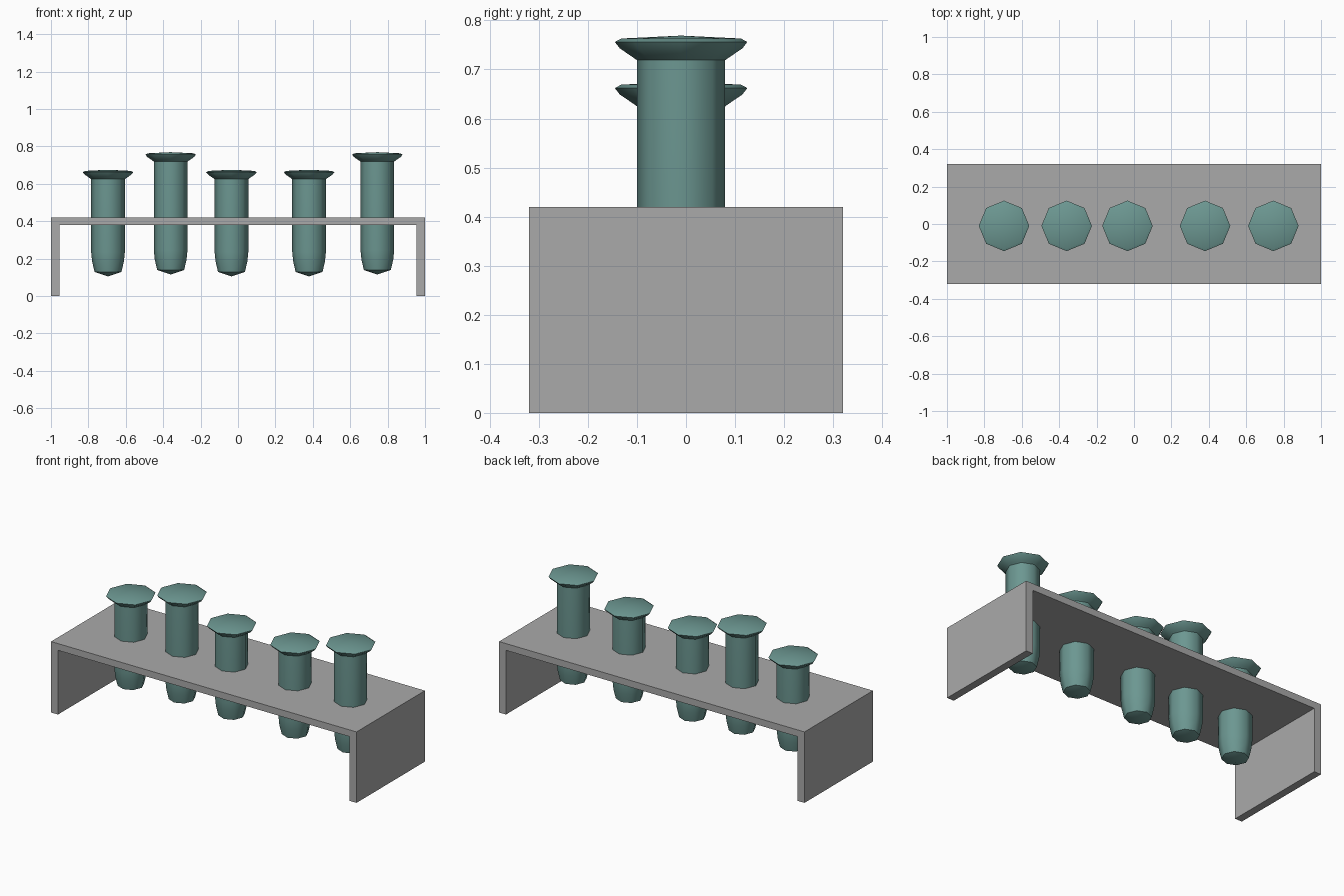
import bpy, bmesh, math

cube = bpy.data.objects.get("Cube")
if cube:
    bpy.data.objects.remove(cube, do_unlink=True)


def material(name, color):
    m = bpy.data.materials.new(name)
    m.use_nodes = True
    m.diffuse_color = color
    m.node_tree.nodes["Principled BSDF"].inputs["Base Color"].default_value = color
    return m


def finish(name, bm, mat):
    bmesh.ops.recalc_face_normals(bm, faces=bm.faces)
    mesh = bpy.data.meshes.new(name)
    bm.to_mesh(mesh)
    bm.free()
    mesh.materials.append(mat)
    obj = bpy.data.objects.new(name, mesh)
    bpy.context.collection.objects.link(obj)
    return obj


grey = material("rack grey", (0.40, 0.40, 0.40, 1))
teal = material("tube teal", (0.15, 0.31, 0.285, 1))

# Rack: a bridge outline extruded front to back
HALF_DEPTH, INNER, UNDER, TOP = 0.32, 0.955, 0.38, 0.42
outline = [(-1, 0), (-INNER, 0), (-INNER, UNDER), (INNER, UNDER),
           (INNER, 0), (1, 0), (1, TOP), (-1, TOP)]
bm = bmesh.new()
front = bm.faces.new([bm.verts.new((x, -HALF_DEPTH, z)) for x, z in outline])
side = bmesh.ops.extrude_face_region(bm, geom=[front], use_keep_orig=True)
moved = [v for v in side["geom"] if isinstance(v, bmesh.types.BMVert)]
bmesh.ops.translate(bm, verts=moved, vec=(0, 2 * HALF_DEPTH, 0))
finish("rack", bm, grey)


def tube(name, x, base, top, sides=8):
    """Eight-sided stoppered tube: rounded foot, straight body, flared lid."""
    profile = [(0.072, base + 0.024), (0.085, base + 0.08), (0.09, base + 0.13),
               (0.09, top - 0.05), (0.1, top - 0.043), (0.125, top - 0.026),
               (0.135, top - 0.013), (0.122, top - 0.006)]
    bm = bmesh.new()
    rings = []
    for r, z in profile:
        angles = [math.tau * i / sides for i in range(sides)]
        rings.append([bm.verts.new((r * math.cos(a), r * math.sin(a), z)) for a in angles])
    for low, high in zip(rings, rings[1:]):
        for i in range(sides):
            j = (i + 1) % sides
            bm.faces.new((low[i], low[j], high[j], high[i]))
    # Close both ends with shallow points
    for ring, z in ((rings[0], base), (rings[-1], top)):
        tip = bm.verts.new((0, 0, z))
        for i in range(sides):
            bm.faces.new((ring[i], ring[(i + 1) % sides], tip))
    obj = finish(name, bm, teal)
    obj.location = (x, -0.01, 0)
    bpy.ops.object.select_all(action="DESELECT")
    obj.select_set(True)
    bpy.context.view_layer.objects.active = obj
    bpy.ops.object.shade_smooth_by_angle(angle=math.radians(46))


# Three low tubes and two raised ones
LOW, RAISED = (0.105, 0.675), (0.115, 0.769)
row = [(-0.695, LOW), (-0.36, RAISED), (-0.035, LOW), (0.38, LOW), (0.745, RAISED)]
for n, (x, (base, top)) in enumerate(row, 1):
    tube(f"tube_{n}", x, base, top)
